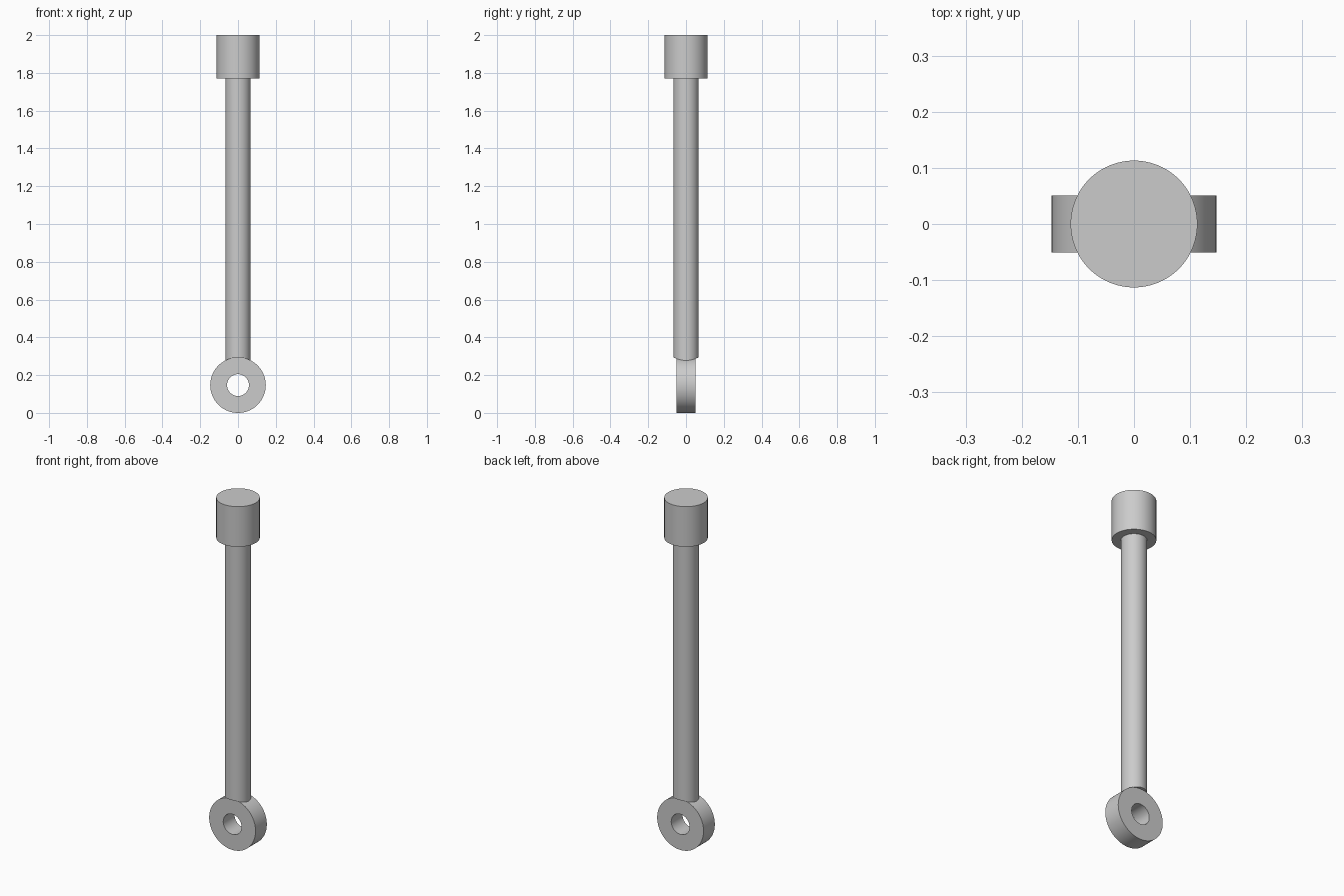
import bpy
import bmesh
from math import cos, sin, pi, sqrt, radians
from mathutils import Vector

SEGMENTS = 96
EYE_R, HOLE_R, EYE_HALF = 0.147, 0.058, 0.051   # eye ring, centred at z = EYE_R
ROD_R, CAP_R = 0.067, 0.113
CAP_Z, TOP_Z = 1.77, 2.0

cube = bpy.data.objects.get("Cube")
if cube:
    bpy.data.objects.remove(cube, do_unlink=True)

grey = bpy.data.materials.new("light_grey")
grey.use_nodes = True
grey.diffuse_color = (0.6, 0.6, 0.6, 1)
grey.node_tree.nodes["Principled BSDF"].inputs["Base Color"].default_value = (0.6, 0.6, 0.6, 1)


def finish(bm, name):
    """Turn a bmesh into a smooth shaded object with sharp rims."""
    bmesh.ops.recalc_face_normals(bm, faces=bm.faces)
    mesh = bpy.data.meshes.new(name)
    bm.to_mesh(mesh)
    bm.free()
    mesh.materials.append(grey)
    obj = bpy.data.objects.new(name, mesh)
    bpy.context.collection.objects.link(obj)
    bpy.ops.object.select_all(action="DESELECT")
    obj.select_set(True)
    bpy.context.view_layer.objects.active = obj
    bpy.ops.object.shade_smooth_by_angle(angle=radians(30))
    return obj


def circle(bm, radius, height):
    """Ring of vertices around z, with height given as a function of x."""
    angles = [2 * pi * i / SEGMENTS for i in range(SEGMENTS)]
    return [bm.verts.new((radius * cos(a), radius * sin(a), height(radius * cos(a))))
            for a in angles]


def walls(bm, low, high):
    for i in range(SEGMENTS):
        j = (i + 1) % SEGMENTS
        bm.faces.new((low[i], low[j], high[j], high[i]))


# Cap: plain cylinder on top
bm = bmesh.new()
low = circle(bm, CAP_R, lambda x: CAP_Z)
high = circle(bm, CAP_R, lambda x: TOP_Z)
walls(bm, low, high)
bm.faces.new(low)
bm.faces.new(high)
finish(bm, "cap")

# Rod: lower end is coped to sit on the round eye
bm = bmesh.new()
low = circle(bm, ROD_R, lambda x: EYE_R + sqrt(EYE_R ** 2 - x ** 2))
high = circle(bm, ROD_R, lambda x: CAP_Z)
walls(bm, low, high)
bm.faces.new(high)
for i in range(SEGMENTS // 2):
    strip = [low[i], low[i + 1], low[-i - 1], low[-i]]
    bm.faces.new(list(dict.fromkeys(strip)))
finish(bm, "rod")

# Eye: rectangular section spun around the y axis
bm = bmesh.new()
section = [bm.verts.new((r, y, EYE_R)) for r, y in (
    (HOLE_R, -EYE_HALF), (EYE_R, -EYE_HALF), (EYE_R, EYE_HALF), (HOLE_R, EYE_HALF))]
edges = [bm.edges.new((section[i - 1], section[i])) for i in range(4)]
bmesh.ops.spin(bm, geom=section + edges, cent=Vector((0, 0, EYE_R)), axis=(0, 1, 0),
               angle=2 * pi, steps=SEGMENTS, use_merge=True)
bmesh.ops.remove_doubles(bm, verts=bm.verts, dist=0.0001)
finish(bm, "eye")
